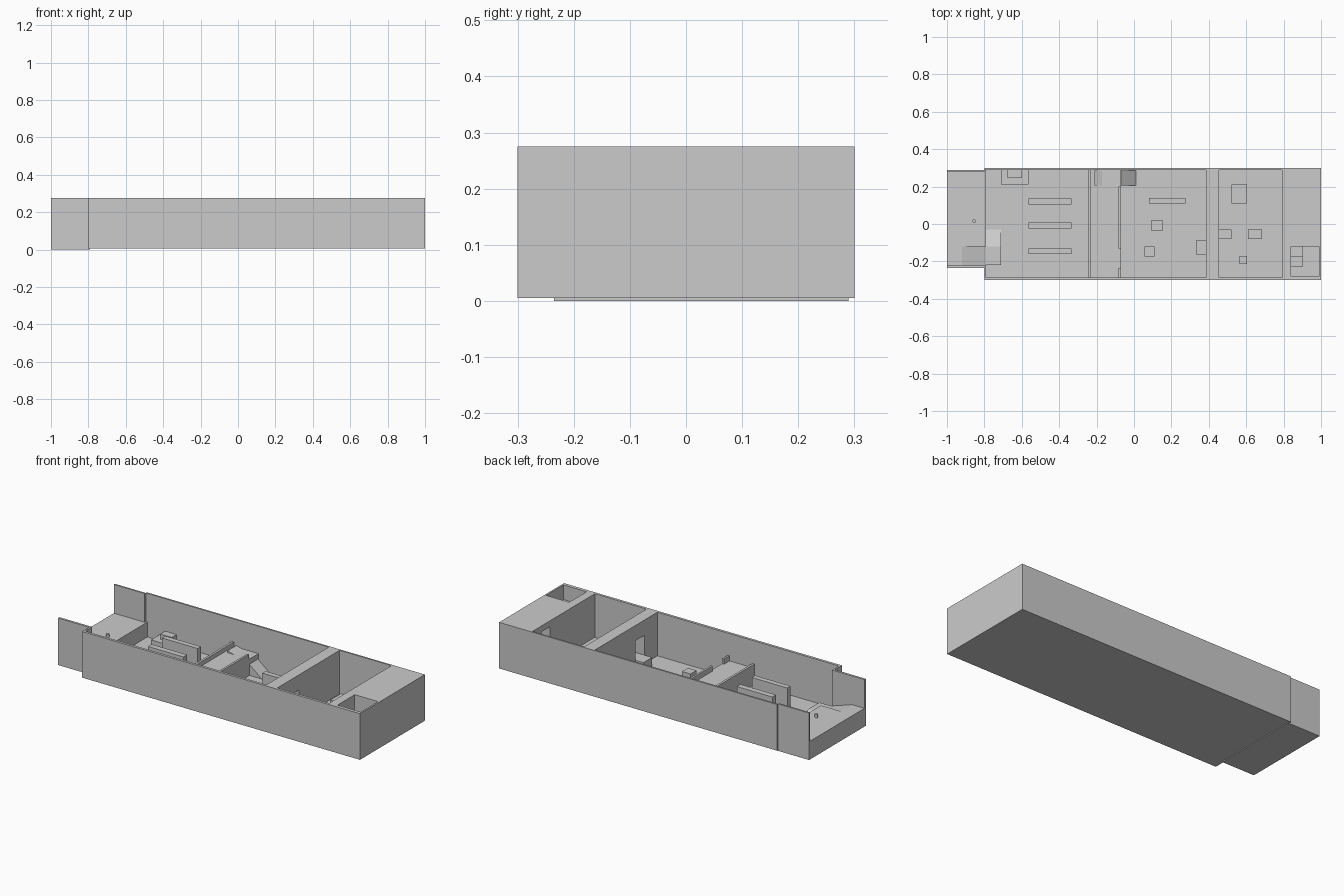
import bpy, bmesh

if "Cube" in bpy.data.objects:
    bpy.data.objects.remove(bpy.data.objects["Cube"])

TOP, FLOOR, DECK, PLAT = 0.275, 0.02, 0.107, 0.115


def prism(name, pts, axis, lo, hi):
    """Extrude a 2D profile along x, y or z between lo and hi."""
    bm = bmesh.new()

    def place(p, t):
        a, b = p
        return {'x': (t, a, b), 'y': (a, t, b), 'z': (a, b, t)}[axis]

    ends = [[bm.verts.new(place(p, t)) for p in pts] for t in (lo, hi)]
    for loop in ends:
        bm.faces.new(loop)
    n = len(pts)
    for i in range(n):
        j = (i + 1) % n
        bm.faces.new((ends[0][i], ends[0][j], ends[1][j], ends[1][i]))
    bmesh.ops.recalc_face_normals(bm, faces=bm.faces)
    mesh = bpy.data.meshes.new(name)
    bm.to_mesh(mesh)
    bm.free()
    ob = bpy.data.objects.new(name, mesh)
    bpy.context.collection.objects.link(ob)
    return ob


def box(name, x0, x1, y0, y1, z0, z1):
    return prism(name, [(x0, y0), (x1, y0), (x1, y1), (x0, y1)], 'z', z0, z1)


def cut(target, *bounds):
    c = box(target.name + "_cutter", *bounds)
    c.hide_render = True
    c.hide_viewport = True
    c.display_type = 'WIRE'
    m = target.modifiers.new("cut", 'BOOLEAN')
    m.object = c
    m.operation = 'DIFFERENCE'
    m.solver = 'EXACT'


# main hall floor and outer walls
box("hall_floor", -0.8, 0.79, -0.3, 0.3, 0.005, FLOOR)
box("hall_front_wall", -0.8, 0.79, -0.3, -0.285, FLOOR, TOP)
box("hall_back_wall", -0.8, 0.79, 0.29, 0.3, FLOOR, TOP)
box("hall_corner_wall", -0.8, -0.79, -0.285, -0.22, FLOOR, TOP)

# raised entrance deck, notched where the ramp goes down
box("entrance_deck", -1, -0.79, -0.12, 0.29, 0, DECK)
prism("entrance_ramp", [(-1, 0), (-0.79, 0), (-0.79, 0.065), (-0.92, DECK), (-1, DECK)],
      'y', -0.235, -0.12)
box("entrance_front_wall", -1, -0.79, -0.235, -0.222, 0.06, TOP)
box("entrance_back_wall", -1, -0.8, 0.28, 0.29, DECK, TOP)
box("ramp_landing", -0.79, -0.71, -0.22, -0.12, FLOOR, 0.065)
prism("landing_ramp", [(-0.12, FLOOR), (-0.03, FLOOR), (-0.12, 0.065)], 'x', -0.79, -0.71)

# small post on the deck
bpy.ops.mesh.primitive_cylinder_add(vertices=12, radius=0.009, depth=0.02,
                                    location=(-0.855, 0.015, DECK + 0.01))
bpy.context.object.name = "deck_post"

# three cover walls and corner steps in the first room
for y0, y1 in ((0.105, 0.135), (-0.025, 0.008), (-0.16, -0.13)):
    box("cover_wall", -0.565, -0.335, y0, y1, FLOOR, 0.145)
box("corner_step_lower", -0.71, -0.565, 0.21, 0.29, FLOOR, 0.055)
box("corner_step_upper", -0.675, -0.6, 0.245, 0.29, 0.055, 0.085)

# central platform with parapets and side ramp
box("platform", -0.24, -0.07, -0.285, 0.29, FLOOR, PLAT)
box("platform_parapet", -0.243, -0.23, -0.285, 0.29, FLOOR, 0.14)
for y0, y1 in ((-0.285, -0.235), (-0.13, 0.2)):
    box("platform_rail", -0.082, -0.07, y0, y1, PLAT, 0.145)
prism("platform_ramp", [(-0.21, FLOOR), (0.01, FLOOR), (-0.07, 0.085), (-0.21, PLAT + 0.012)],
      'y', 0.205, 0.285)

# crates, given as x0, x1, y0, y1, top
crates = [(0.08, 0.275, 0.11, 0.14, 0.11), (0.09, 0.155, -0.035, 0.02, 0.065),
          (0.055, 0.11, -0.175, -0.12, 0.065), (0.335, 0.386, -0.165, -0.085, 0.07),
          (0.454, 0.52, -0.08, -0.03, 0.07), (0.52, 0.605, 0.11, 0.21, 0.07),
          (0.61, 0.685, -0.08, -0.03, 0.07), (0.565, 0.605, -0.215, -0.17, 0.06)]
for x0, x1, y0, y1, top in crates:
    box("crate", x0, x1, y0, y1, FLOOR, top)

# thick dividing wall with an opening
divider = box("dividing_wall", 0.385, 0.455, -0.285, 0.29, FLOOR, TOP)
cut(divider, 0.37, 0.47, -0.165, -0.085, 0.07, 0.185)

# solid end block with doorway, passage and open stairwell
block = box("end_block", 0.79, 1, -0.3, 0.3, 0.005, TOP)
cut(block, 0.84, 0.99, -0.28, -0.12, 0.1, 0.3)
cut(block, 0.78, 0.9, 0.13, 0.21, FLOOR, 0.24)

# stairwell ledge and steps
box("stairwell_ledge", 0.9, 0.99, -0.28, -0.12, 0.1, 0.19)
for i in range(3):
    y = -0.28 + i * 0.053
    box("stair_step", 0.84, 0.9, y, y + 0.053, 0.1, 0.19 - i * 0.03)
